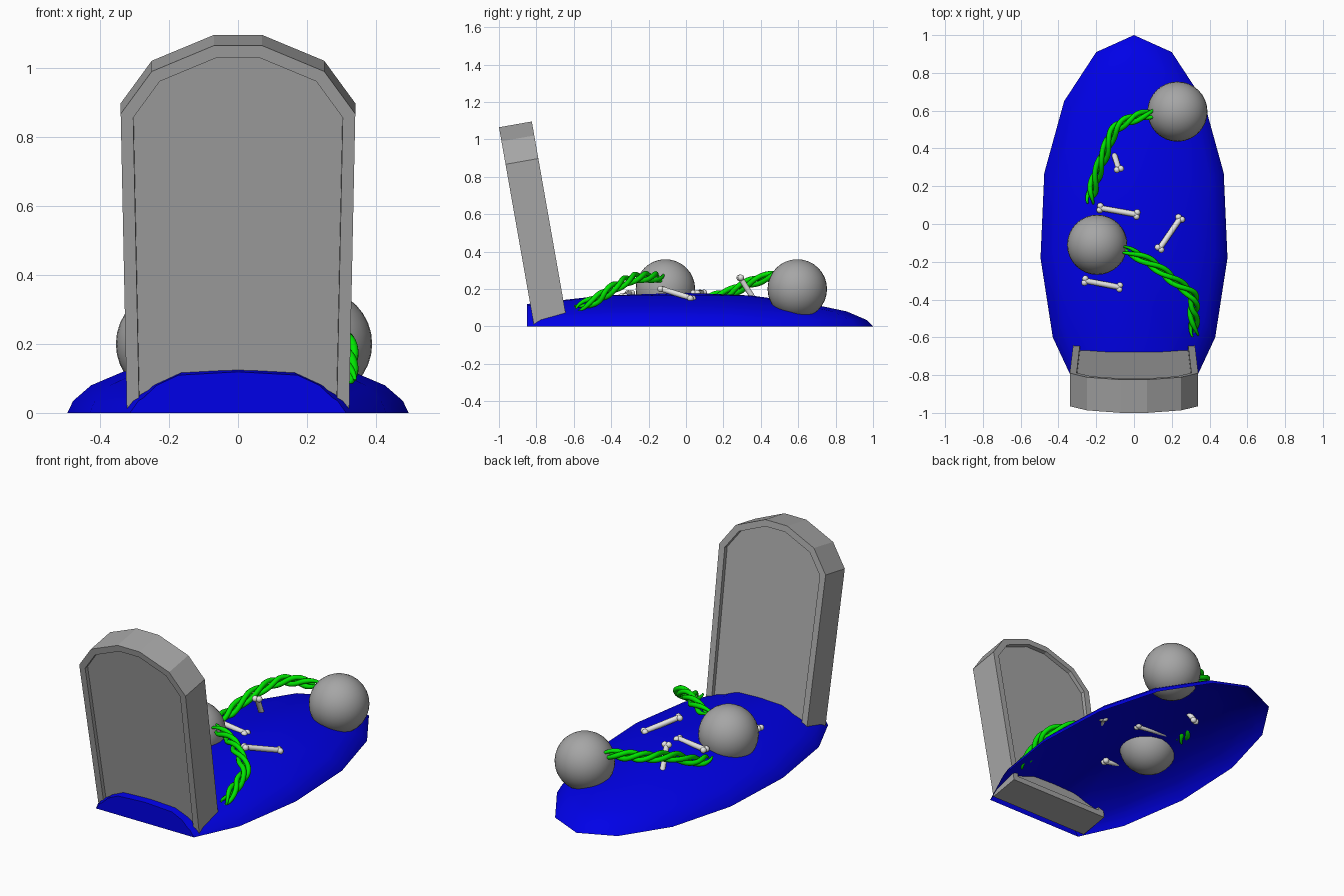
import bpy, bmesh, math
from mathutils import Vector, Matrix

if "Cube" in bpy.data.objects:
    bpy.data.objects.remove(bpy.data.objects["Cube"], do_unlink=True)


def material(name, rgb):
    m = bpy.data.materials.new(name)
    m.use_nodes = True
    m.diffuse_color = (*rgb, 1)
    m.node_tree.nodes["Principled BSDF"].inputs["Base Color"].default_value = (*rgb, 1)
    return m


blue = material("mound_blue", (0, 0, 0.8))
grey = material("stone_grey", (0.38, 0.38, 0.38))
green = material("vine_green", (0, 0.8, 0))
ivory = material("bone_white", (0.85, 0.85, 0.83))


def select_only(ob):
    bpy.ops.object.select_all(action="DESELECT")
    ob.select_set(True)
    bpy.context.view_layer.objects.active = ob


def finish(bm, name, mat, angle=None):
    me = bpy.data.meshes.new(name)
    bm.to_mesh(me)
    bm.free()
    me.materials.append(mat)
    ob = bpy.data.objects.new(name, me)
    bpy.context.collection.objects.link(ob)
    if angle:
        select_only(ob)
        bpy.ops.object.shade_smooth_by_angle(angle=math.radians(angle))


def mirrored(half):
    """Close a right-hand outline by mirroring it across x = 0."""
    return half + [(-x, y) for x, y in reversed(half) if x > 0]


def build_mound():
    """Hollow dome cut off by an upright wall at the front."""
    front = -0.85
    outline = mirrored([(0, 1), (0.2, 0.91), (0.37, 0.65), (0.475, 0.27), (0.495, -0.18),
                        (0.43, -0.6), (0.29, -0.9), (0.24, -1.18), (0, -1.26)])
    levels = [(1, 0), (0.965, 0.035), (0.86, 0.08), (0.66, 0.122), (0.35, 0.165)]
    bm = bmesh.new()
    rings = [[bm.verts.new((x * s, y * s, z)) for x, y in outline] for s, z in levels]
    top = bm.verts.new((0, 0, 0.18))
    n = len(outline)
    for i in range(n):
        j = (i + 1) % n
        for a, b in zip(rings, rings[1:]):
            bm.faces.new((a[i], a[j], b[j], b[i]))
        bm.faces.new((rings[-1][i], rings[-1][j], top))
    bmesh.ops.bisect_plane(bm, geom=bm.verts[:] + bm.edges[:] + bm.faces[:], dist=1e-5,
                           plane_co=(0, front, 0), plane_no=(0, -1, 0), clear_outer=True)
    bm.normal_update()
    for f in bm.faces:
        if f.normal.z < 0:
            f.normal_flip()
    rim = sorted((v for v in bm.verts if abs(v.co.y - front) < 1e-4), key=lambda v: -v.co.x)
    bm.faces.new(rim)
    finish(bm, "mound", blue, 50)


def build_headstone():
    """Leaning slab with a recessed panel on both sides."""
    outline = mirrored([(0.07, 1.081), (0.25, 1.005), (0.34, 0.88), (0.322, 0)])
    thick, recess = 0.178, 0.022
    bm = bmesh.new()
    face = bm.faces.new([bm.verts.new((x, 0, v)) for x, v in outline])
    ext = bmesh.ops.extrude_face_region(bm, geom=[face])
    moved = [g for g in ext["geom"] if isinstance(g, bmesh.types.BMVert)]
    bmesh.ops.translate(bm, verts=moved, vec=(0, thick, 0))
    bmesh.ops.recalc_face_normals(bm, faces=bm.faces[:])
    for panel in [f for f in bm.faces if abs(f.normal.y) > 0.9]:
        inward = recess if panel.calc_center_median().y < thick / 2 else -recess
        # rim first, then a hair-thin inset whose inner face is pushed in
        for width in (0.036, 0.001):
            bmesh.ops.inset_region(bm, faces=[panel], thickness=width, use_even_offset=True)
        bmesh.ops.translate(bm, verts=panel.verts[:], vec=(0, inward, 0))
    bmesh.ops.recalc_face_normals(bm, faces=bm.faces[:])
    bm.transform(Matrix.Translation((0, -0.812, 0)) @ Matrix.Rotation(math.radians(10), 4, "X"))
    finish(bm, "headstone", grey)


def build_ball(name, centre):
    bm = bmesh.new()
    bmesh.ops.create_uvsphere(bm, u_segments=32, v_segments=16, radius=0.159,
                              matrix=Matrix.Translation(centre))
    finish(bm, name, grey, 40)


def spline_point(pts, t):
    """Catmull-Rom point at t in 0..1 along the control points."""
    u = t * (len(pts) - 1)
    i = min(int(u), len(pts) - 2)
    f = u - i
    p = [Vector(pts[min(max(k, 0), len(pts) - 1)]) for k in range(i - 1, i + 3)]
    return (2 * p[1] + (p[2] - p[0]) * f + (2 * p[0] - 5 * p[1] + 4 * p[2] - p[3]) * f * f
            + (3 * (p[1] - p[2]) + p[3] - p[0]) * f ** 3) / 2


def build_vine(name, pts, turns=2.5, steps=72):
    """Three strands twisted loosely round one path, thin at the ends."""
    cu = bpy.data.curves.new(name, "CURVE")
    cu.dimensions = "3D"
    cu.bevel_depth = 0.014
    cu.bevel_resolution = 2
    cu.use_fill_caps = True
    for strand in range(3):
        sp = cu.splines.new("POLY")
        sp.points.add(steps)
        for k in range(steps + 1):
            t = k / steps
            here = spline_point(pts, t)
            along = spline_point(pts, min(t + 0.01, 1)) - spline_point(pts, max(t - 0.01, 0))
            along.normalize()
            side = along.cross(Vector((0, 0, 1))).normalized()
            up = side.cross(along)
            a = math.tau * (turns * t + strand / 3)
            pos = here + 0.019 * (side * math.cos(a) + up * math.sin(a))
            sp.points[k].co = (*pos, 1)
            sp.points[k].radius = 0.35 + 0.65 * min(1, 8 * t, 8 * (1 - t))
    ob = bpy.data.objects.new(name, cu)
    bpy.context.collection.objects.link(ob)
    cu.materials.append(green)
    select_only(ob)
    bpy.ops.object.convert(target="MESH")
    bpy.ops.object.shade_smooth_by_angle(angle=math.radians(60))


def build_bone(name, a, b):
    """Shaft with a pair of knobs at each end."""
    a, b = Vector(a), Vector(b)
    d = b - a
    turn = d.to_track_quat("Z", "Y").to_matrix().to_4x4()
    side = d.cross(Vector((0, 0, 1))).normalized()
    bm = bmesh.new()
    bmesh.ops.create_cone(bm, segments=12, radius1=0.015, radius2=0.015, depth=d.length,
                          cap_ends=True, matrix=Matrix.Translation((a + b) / 2) @ turn)
    for end in (a, b):
        for s in (-1, 1):
            bmesh.ops.create_uvsphere(bm, u_segments=12, v_segments=8, radius=0.017,
                                      matrix=Matrix.Translation(end + side * s * 0.011))
    finish(bm, name, ivory, 50)


build_mound()
build_headstone()
build_ball("back_ball", (0.23, 0.595, 0.2))
build_ball("front_ball", (-0.195, -0.11, 0.2))
build_vine("back_vine", [(0.12, 0.59, 0.27), (0, 0.56, 0.28), (-0.1, 0.5, 0.275),
                         (-0.16, 0.36, 0.24), (-0.21, 0.22, 0.175), (-0.235, 0.11, 0.15)])
build_vine("front_vine", [(-0.06, -0.13, 0.26), (0.08, -0.2, 0.265), (0.2, -0.29, 0.255),
                          (0.31, -0.38, 0.21), (0.315, -0.47, 0.15), (0.32, -0.59, 0.095)])
bones = [((-0.18, 0.085, 0.18), (0.015, 0.05, 0.178)),
         ((0.135, -0.13, 0.2), (0.245, 0.03, 0.15)),
         ((-0.26, -0.3, 0.178), (-0.075, -0.335, 0.16)),
         ((-0.08, 0.29, 0.26), (-0.11, 0.385, 0.11))]
for i, (a, b) in enumerate(bones):
    build_bone(f"bone_{i + 1}", a, b)
